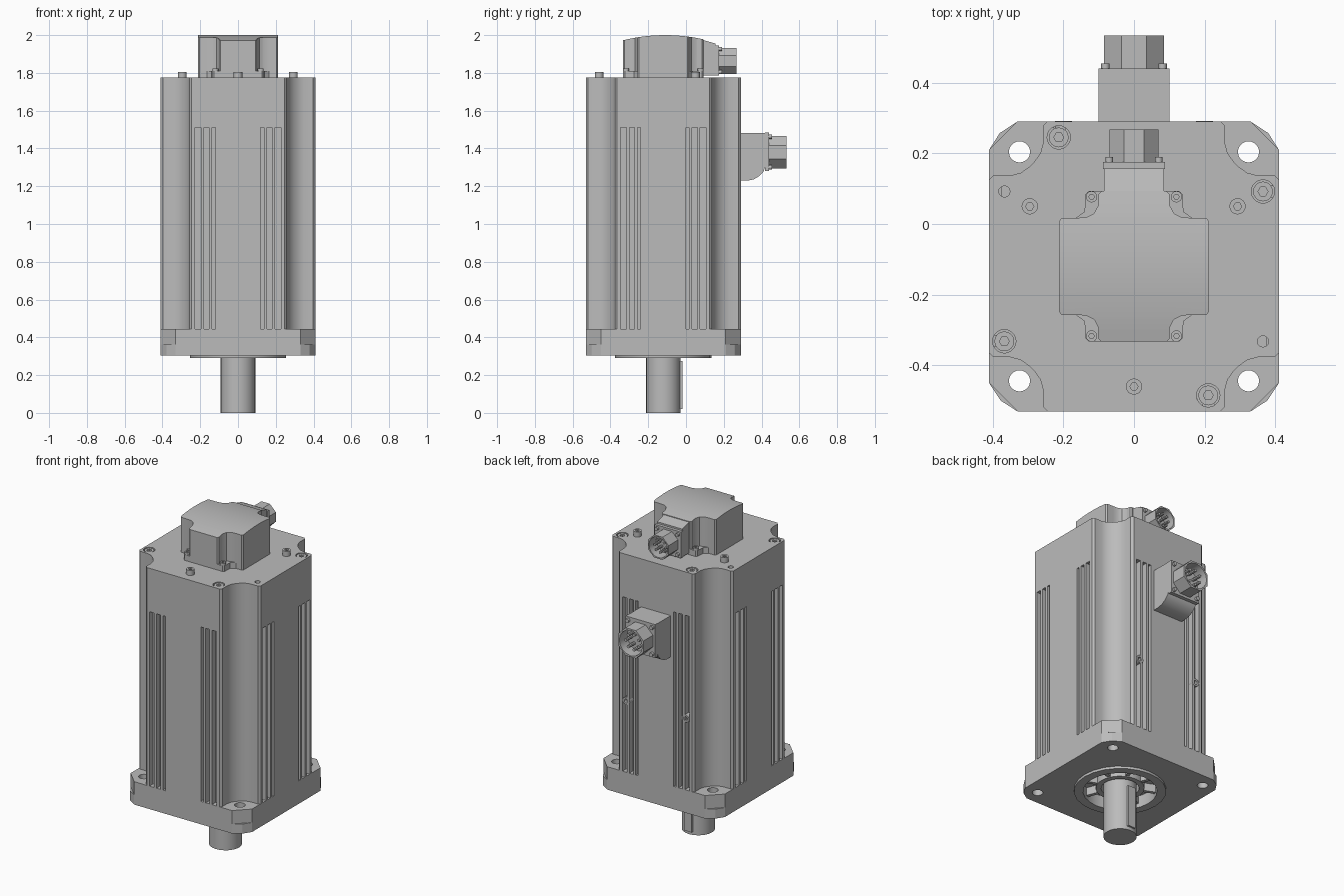
import bpy, bmesh
from math import sin, cos, pi, radians
from mathutils import Vector

cube = bpy.data.objects.get("Cube")
if cube:
    bpy.data.objects.remove(cube)

CY = -0.12   # motor axis in y
H = 0.41     # half width of the motor

metal = bpy.data.materials.new("grey metal")
metal.use_nodes = True
metal.diffuse_color = (0.5, 0.5, 0.5, 1)
metal.node_tree.nodes["Principled BSDF"].inputs["Base Color"].default_value = (0.5, 0.5, 0.5, 1)


def circle(r, cx=0, cy=0, n=24, turn=0):
    return [(cx + r * cos(turn + 2 * pi * i / n), cy + r * sin(turn + 2 * pi * i / n))
            for i in range(n)]


def rect(x0, x1, y0, y1):
    return [(x0, y0), (x1, y0), (x1, y1), (x0, y1)]


def mirror4(q):
    """First-quadrant outline mirrored into all four quadrants about the axis."""
    r = q[::-1]
    pts = q + [(x, -y) for x, y in r] + [(-x, -y) for x, y in q] + [(-x, y) for x, y in r]
    return [(x, y + CY) for x, y in pts]


def diagonal(half):
    """Complete a quadrant outline that is symmetric about its diagonal."""
    return mirror4(half + [(y, x) for x, y in half[::-1]])


def prism(name, outline, lo, hi, holes=(), axis="Z", shape=None):
    """Extrude an outline with holes from lo to hi along an axis."""
    place = {"Z": lambda u, v, w: (u, v, w),
             "Y": lambda u, v, w: (u, w, v),
             "X": lambda u, v, w: (w, u, v)}[axis]
    bm = bmesh.new()
    for loop in [outline, *holes]:
        vs = [bm.verts.new((u, v, 0)) for u, v in loop]
        for a, b in zip(vs, vs[1:] + vs[:1]):
            bm.edges.new((a, b))
    bmesh.ops.triangle_fill(bm, edges=bm.edges[:], use_beauty=True, normal=(0, 0, 1))
    top = bmesh.ops.extrude_face_region(bm, geom=bm.faces[:])["geom"]
    for v in top:
        if isinstance(v, bmesh.types.BMVert):
            v.co.z = 1
    for v in bm.verts:
        v.co = Vector(place(v.co.x, v.co.y, lo + v.co.z * (hi - lo)))
    if shape:
        shape(bm)
    bmesh.ops.recalc_face_normals(bm, faces=bm.faces[:])
    me = bpy.data.meshes.new(name)
    bm.to_mesh(me)
    bm.free()
    me.materials.append(metal)
    me.shade_smooth()
    me.set_sharp_from_angle(angle=radians(32))
    ob = bpy.data.objects.new(name, me)
    bpy.context.collection.objects.link(ob)
    return ob


# Mounting flange: rounded lower plate and chamfered upper plate
bolt_holes = [circle(0.03, x, CY + y, 20) for x in (-0.324, 0.324) for y in (-0.324, 0.324)]
recess = circle(0.205, 0, CY, 24)
prism("flange_lower", diagonal([(0.33, H), (0.38, 0.377)]), 0.305, 0.363, bolt_holes + [recess])
prism("flange_upper", diagonal([(0.33, H)]), 0.363, 0.445, bolt_holes)

# Pilot ring, ribbed bearing seat and shaft with key
prism("pilot_ring", circle(0.255, 0, CY, 24), 0.29, 0.305, [recess])
prism("bearing_hub", circle(0.135, 0, CY, 24), 0.31, 0.365, [circle(0.105, 0, CY)])
for i in range(8):
    a = pi / 8 + i * pi / 4
    c, s = cos(a), sin(a)
    bar = [(r * c - t * s, CY + r * s + t * c)
           for r, t in ((0.13, -0.01), (0.207, -0.01), (0.207, 0.01), (0.13, 0.01))]
    prism("bearing_rib", bar, 0.315, 0.365)
prism("shaft", circle(0.092, 0, CY, 24), 0, 0.37)
prism("shaft_key", rect(-0.025, 0.025, CY, -0.018), 0.02, 0.275)

# Finned body with notched corners
corner = [(0.245, H), (0.257, 0.398), (0.257, 0.35), (0.265, 0.32), (0.283, 0.295)]
slots = []
for a, b in ((0.12, 0.137), (0.153, 0.18), (0.195, 0.227)):
    slots += [(a, H), (a, H - 0.035), (b, H - 0.035), (b, H)]
prism("body_finned", diagonal(slots + corner), 0.445, 1.51)

# Upper body with counterbores for the tie screws
ties = [(-0.213, 0.245), (0.365, 0.092), (-0.367, -0.332), (0.21, -0.485)]
pins = [(-0.367, 0.092), (0.365, -0.332)]
bores = [circle(0.033, x, y, 20) for x, y in ties] + [circle(0.016, x, y, 12) for x, y in pins]
prism("body_upper", diagonal(corner), 1.51, 1.775, bores)


def socket_screw(name, x, y, r, lo, hi):
    prism(name, circle(r, x, y, 16), lo, hi, [circle(r * 0.5, x, y, 6)])
    prism(name + "_core", circle(r * 0.7, x, y, 12), lo, hi - 0.015)


for x, y in ties:
    socket_screw("tie_screw", x, y, 0.028, 1.7, 1.772)
for x, y in ((-0.295, 0.05), (0.293, 0.05), (0, -0.46)):
    socket_screw("cover_stud", x, y, 0.023, 1.77, 1.806)

# Threaded bosses on the back fins
for x in (-0.2, 0.2):
    prism("back_boss", circle(0.024, x, 0.88, 16), 0.25, 0.291,
          [circle(0.013, x, 0.88, 12)], "Y")


# Encoder cover with a crowned top
def crown(bm):
    for i in range(1, 12):
        geom = bm.verts[:] + bm.edges[:] + bm.faces[:]
        bmesh.ops.bisect_plane(bm, geom=geom, plane_co=(0, -0.335 + i * 0.036, 0),
                               plane_no=(0, 1, 0))
    for v in bm.verts:
        if v.co.z > 1.9:
            v.co.z -= 0.55 * (v.co.y + 0.11) ** 2


shoulder = [(0.165, 0.137), (0.205, 0.137), (0.212, 0.128)]
prism("encoder_base", mirror4([(0.128, 0.213), (0.137, 0.204), (0.14, 0.155)] + shoulder),
      1.775, 1.81)
prism("encoder_cover",
      mirror4([(0.092, 0.213), (0.1, 0.205), (0.1, 0.175), (0.113, 0.15), (0.135, 0.139)] + shoulder),
      1.81, 2.0, shape=crown)
for x in (-0.12, 0.12):
    for y in (-0.197, 0.197):
        socket_screw("encoder_screw", x, CY + y, 0.016, 1.8, 1.824)


# Round plug sockets: faceted shell, floor and contact pins
def plug(name, z, r, y0, y1, pin_ring):
    turn = pi / 8
    prism(name + "_shell", circle(r, 0, z, 8, turn), y0, y1, [circle(r * 0.84, 0, z, 16)], "Y")
    prism(name + "_floor", circle(r * 0.9, 0, z, 16), y0, y0 + 0.02, axis="Y")
    for px, pz in circle(r * 0.5, 0, z, pin_ring):
        prism(name + "_pin", circle(r * 0.1, px, pz, 8), y0, y1 - 0.015, axis="Y")


def plate_screws(name, z0, z1, x, y, r):
    for sx in (-x, x):
        for z in (z0, z1):
            prism(name, circle(r, sx, z, 12), y - 0.005, y + 0.014, axis="Y")


# Encoder connector
prism("encoder_housing", [(0.08, 1.785), (0.157, 1.785), (0.157, 1.955), (0.08, 1.977)],
      -0.085, 0.085, axis="X")
prism("encoder_plate", rect(-0.088, 0.088, 1.785, 1.945), 0.155, 0.176, axis="Y")
plate_screws("encoder_plate_screw", 1.805, 1.927, 0.07, 0.176, 0.011)
plug("encoder_plug", 1.863, 0.075, 0.175, 0.267, 8)

# Power connector
prism("power_housing", [(0.28, 1.23), (0.33, 1.23), (0.36, 1.237), (0.39, 1.255), (0.412, 1.28),
                        (0.42, 1.31), (0.42, 1.482), (0.28, 1.482)], -0.1, 0.1, axis="X")
prism("power_plate", rect(-0.1, 0.1, 1.28, 1.484), 0.418, 0.44, axis="Y")
plate_screws("power_plate_screw", 1.3, 1.463, 0.081, 0.44, 0.012)
plug("power_plug", 1.38, 0.092, 0.438, 0.533, 7)
